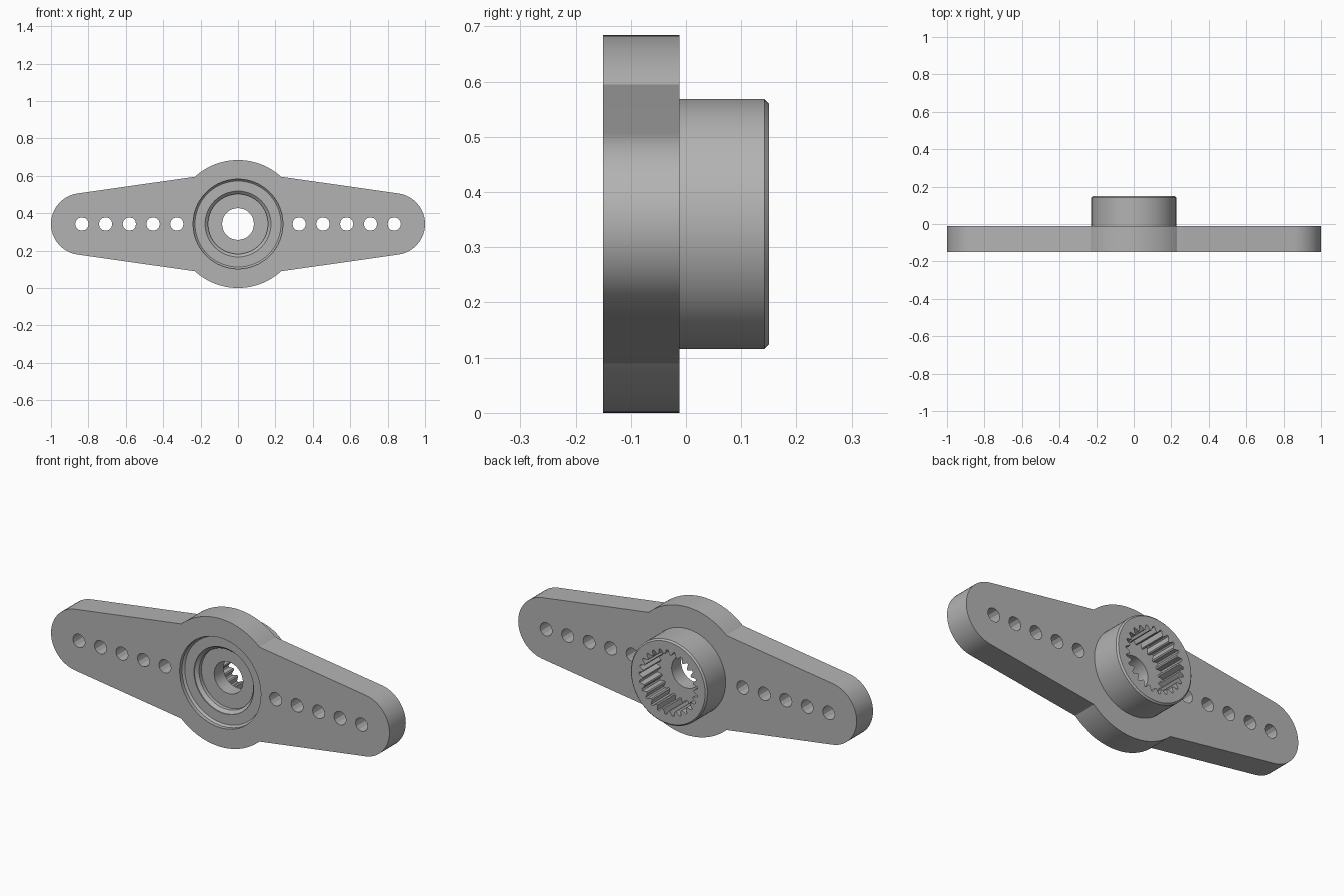
import bpy, bmesh
from math import sin, cos, radians, pi

cube = bpy.data.objects.get("Cube")
if cube:
    bpy.data.objects.remove(cube, do_unlink=True)

AXIS_Z = 0.342                      # height of the hub axis
FRONT, PLATE_BACK, HUB_BACK = -0.15, -0.012, 0.15

grey = bpy.data.materials.new("grey plastic")
grey.use_nodes = True
colour = (0.45, 0.45, 0.45, 1)
grey.diffuse_color = colour
grey.node_tree.nodes["Principled BSDF"].inputs["Base Color"].default_value = colour


def arc(cx, radius, start, end, steps):
    """Points (x, z) on an arc around the hub height, in degrees."""
    angles = [radians(start + (end - start) * i / steps) for i in range(steps + 1)]
    return [(cx + radius * cos(a), radius * sin(a)) for a in angles]


def circle(radius, cx=0, sides=64):
    return arc(cx, radius, 0, 360, sides)[:-1]


def loft(name, *sections):
    """Closed solid through (outline, y) sections of equal point count."""
    bm = bmesh.new()
    rings = [[bm.verts.new((x, y, AXIS_Z + z)) for x, z in pts] for pts, y in sections]
    n = len(rings[0])
    for a, b in zip(rings, rings[1:]):
        for i in range(n):
            j = (i + 1) % n
            bm.faces.new((a[i], a[j], b[j], b[i]))
    bm.faces.new(rings[0])
    bm.faces.new(rings[-1])
    bmesh.ops.recalc_face_normals(bm, faces=bm.faces)
    mesh = bpy.data.meshes.new(name)
    bm.to_mesh(mesh)
    bm.free()
    mesh.materials.append(grey)
    obj = bpy.data.objects.new(name, mesh)
    bpy.context.collection.objects.link(obj)
    return obj


def combine(target, tool, operation):
    """Apply a boolean to target and discard the tool."""
    bpy.ops.object.select_all(action="DESELECT")
    bpy.context.view_layer.objects.active = target
    target.select_set(True)
    mod = target.modifiers.new(operation.lower(), "BOOLEAN")
    mod.operation, mod.solver, mod.object = operation, "EXACT", tool
    bpy.ops.object.modifier_apply(modifier=mod.name)
    bpy.data.objects.remove(tool, do_unlink=True)


# Two-armed plate: rounded tips joined to a round middle
outline = (arc(0.835, 0.165, -82, 82, 24) + arc(0, 0.342, 47.6, 132.4, 28)
           + arc(-0.835, 0.165, 98, 262, 24) + arc(0, 0.342, 227.6, 312.4, 28))
horn = loft("two_arm_horn", (outline, FRONT), (outline, PLATE_BACK))

# Hub with a chamfered back rim
combine(horn, loft("hub", (circle(0.226), -0.05), (circle(0.226), HUB_BACK - 0.008),
                   (circle(0.218), HUB_BACK)), "UNION")

# Stepped screw recess in the front
combine(horn, loft("wide_recess", (circle(0.24), FRONT - 0.05), (circle(0.24), FRONT + 0.02),
                   (circle(0.23), FRONT + 0.03)), "DIFFERENCE")
combine(horn, loft("screw_recess", (circle(0.176), FRONT - 0.05), (circle(0.176), FRONT + 0.035),
                   (circle(0.16), FRONT + 0.05), (circle(0.16), FRONT + 0.07)), "DIFFERENCE")

# Toothed socket in the back
TEETH = 25
step = 2 * pi / TEETH
spline = [(r * cos((t + f) * step), r * sin((t + f) * step))
          for t in range(TEETH)
          for f, r in ((0, 0.174), (0.2, 0.174), (0.5, 0.15), (0.7, 0.15))]
combine(horn, loft("toothed_socket", (spline, 0.0), (spline, HUB_BACK + 0.05)), "DIFFERENCE")

# Shaft screw hole and the rows of arm holes
combine(horn, loft("centre_hole", (circle(0.085, sides=32), -0.3), (circle(0.085, sides=32), 0.3)),
        "DIFFERENCE")
for side in (-1, 1):
    for i in range(5):
        ring = circle(0.036, side * (0.327 + 0.127 * i), 12)
        combine(horn, loft("arm_hole", (ring, -0.3), (ring, 0.1)), "DIFFERENCE")

# Smooth round walls, crisp edges
bpy.ops.object.select_all(action="DESELECT")
horn.select_set(True)
bpy.context.view_layer.objects.active = horn
bpy.ops.object.shade_smooth_by_angle(angle=radians(25))
